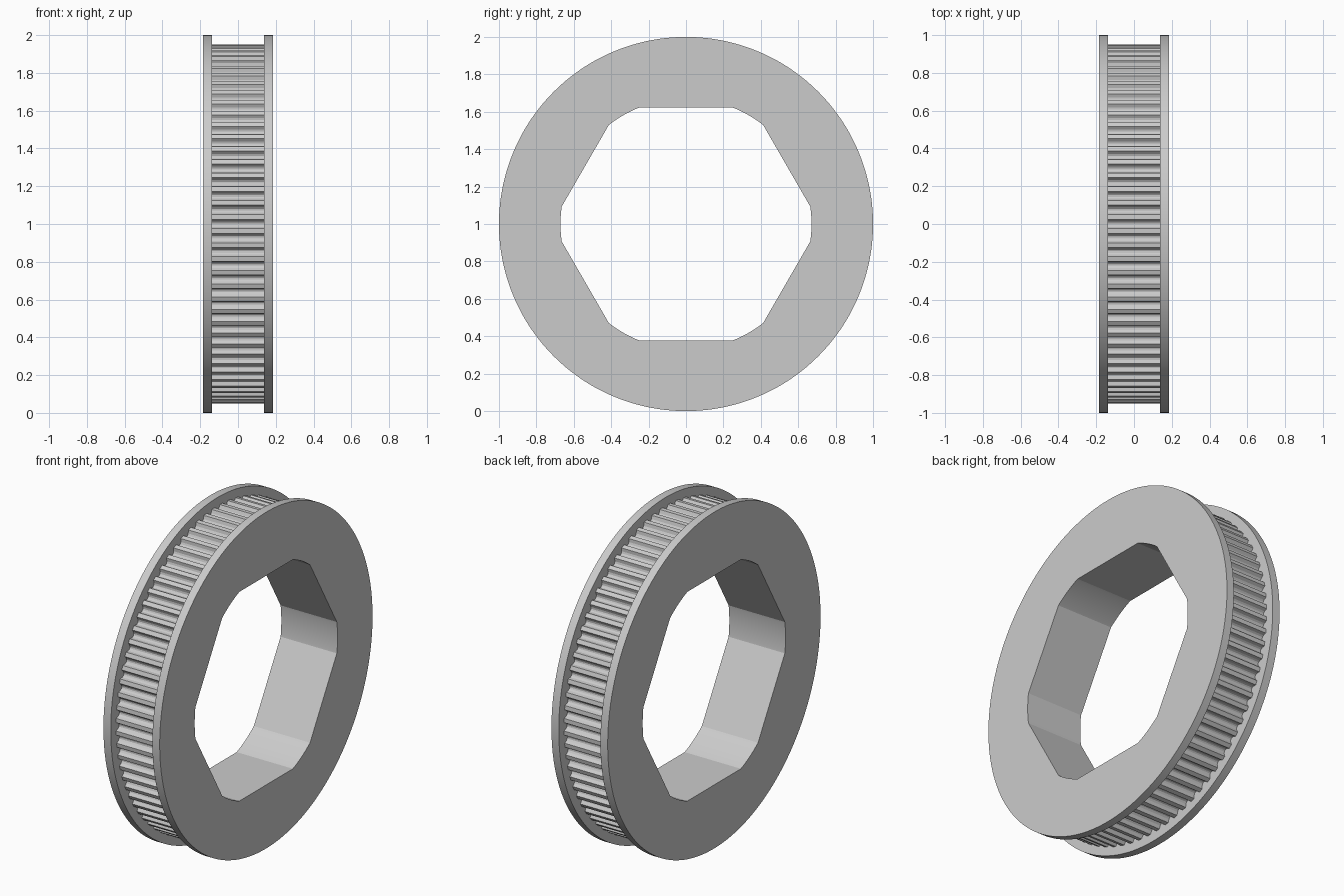
import bpy, bmesh, math

cube = bpy.data.objects.get("Cube")
if cube:
    bpy.data.objects.remove(cube, do_unlink=True)

TEETH, STEPS = 80, 9
COUNT = TEETH * STEPS
RIM, TIP, DEPTH = 1.0, 0.95, 0.028
HALF_WIDTH, HALF_BELT = 0.185, 0.137
APOTHEM, CORNER = 0.622, 0.671
# groove depth fractions over one tooth pitch, centred on the groove
GROOVE = [1, 0.93, 0.65, 0, 0, 0, 0, 0.65, 0.93]


def bore_radius(angle):
    """Hexagonal hole with rounded-off corners."""
    offset = angle % (math.pi / 3) - math.pi / 6
    return min(CORNER, APOTHEM / math.cos(offset))


def section(i):
    """Closed cross-section of the wheel: bore, flanges and toothed belt track."""
    angle = math.tau * i / COUNT
    bore = bore_radius(angle)
    track = TIP - DEPTH * GROOVE[i % STEPS]
    half = [(HALF_WIDTH, bore), (HALF_WIDTH, RIM), (HALF_BELT, RIM), (HALF_BELT, track)]
    outline = half + [(-x, r) for x, r in reversed(half)]
    return [(x, r * math.cos(angle), 1 + r * math.sin(angle)) for x, r in outline]


# sweep the cross-section around the axle
bm = bmesh.new()
rings = [[bm.verts.new(p) for p in section(i)] for i in range(COUNT)]
for i, ring in enumerate(rings):
    following = rings[(i + 1) % COUNT]
    for j in range(len(ring)):
        k = (j + 1) % len(ring)
        bm.faces.new((ring[j], ring[k], following[k], following[j]))
bmesh.ops.recalc_face_normals(bm, faces=bm.faces)
mesh = bpy.data.meshes.new("toothed_pulley")
bm.to_mesh(mesh)
bm.free()

# plain grey metal
grey = bpy.data.materials.new("plain_grey")
grey.use_nodes = True
colour = (0.6, 0.6, 0.6, 1)
grey.diffuse_color = colour
grey.node_tree.nodes["Principled BSDF"].inputs["Base Color"].default_value = colour
mesh.materials.append(grey)

pulley = bpy.data.objects.new("toothed_pulley", mesh)
bpy.context.collection.objects.link(pulley)
bpy.ops.object.select_all(action="DESELECT")
pulley.select_set(True)
bpy.context.view_layer.objects.active = pulley
bpy.ops.object.shade_smooth_by_angle(angle=math.radians(15))
